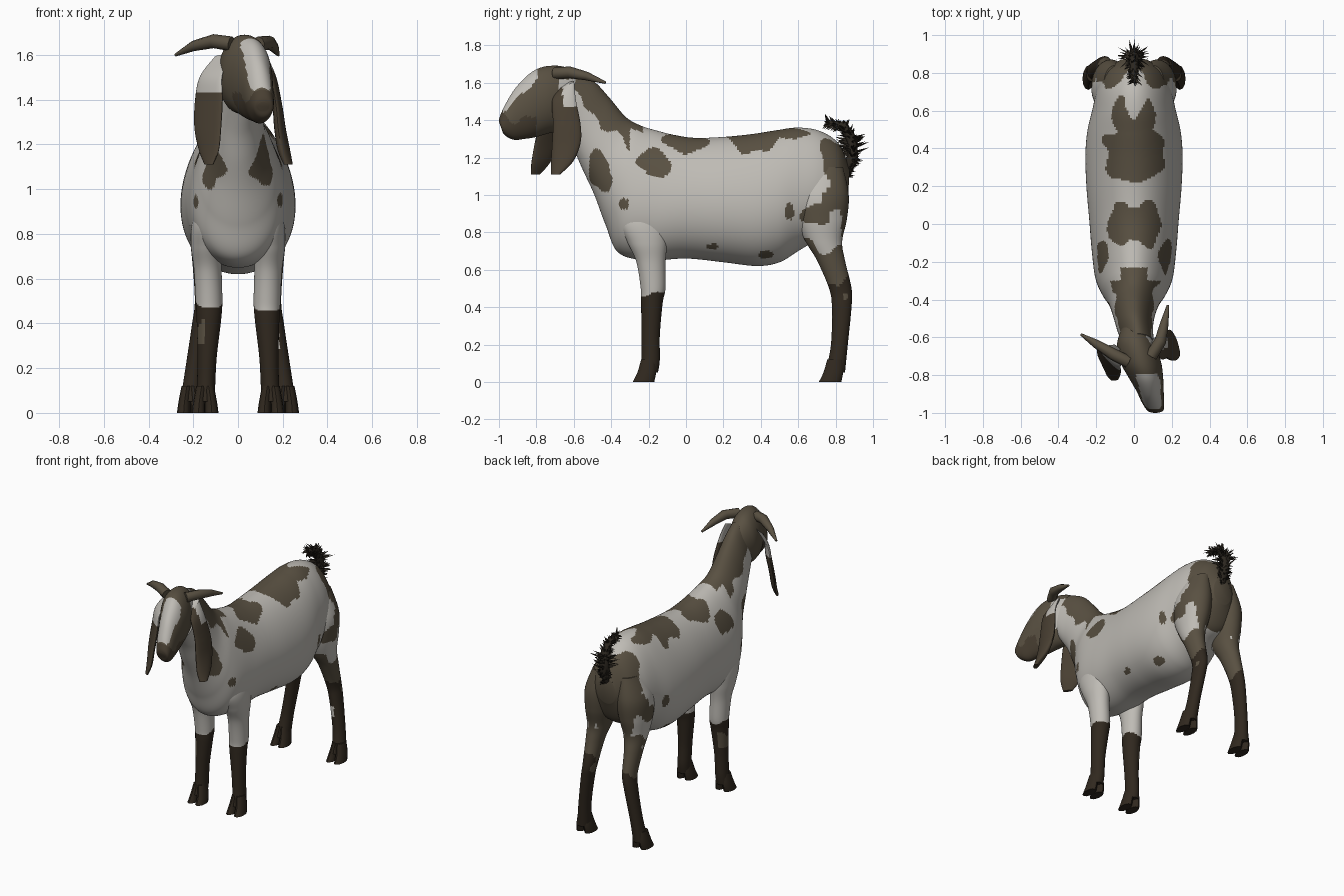
import bpy, bmesh, math, random
from mathutils import Vector

if "Cube" in bpy.data.objects:
    bpy.data.objects.remove(bpy.data.objects["Cube"], do_unlink=True)
random.seed(4)


def material(name, rgb):
    m = bpy.data.materials.new(name)
    m.use_nodes = True
    m.diffuse_color = (*rgb, 1)
    m.node_tree.nodes["Principled BSDF"].inputs["Base Color"].default_value = (*rgb, 1)
    return m


WHITE, BROWN, DEEP, DARK, BLACK = range(5)
MATS = [material("white_coat", (.52, .5, .462)), material("brown_patch", (.1, .081, .054)),
        material("deep_brown", (.066, .05, .032)), material("dark_brown_leg", (.03, .0215, .0135)),
        material("tail_black", (.025, .02, .014))]


def finish(name, bm, rule, angle=40):
    """Turn a bmesh into an object and colour its faces by a rule."""
    bmesh.ops.recalc_face_normals(bm, faces=bm.faces)
    for f in bm.faces:
        f.material_index = rule(f.calc_center_median()) if callable(rule) else rule
    mesh = bpy.data.meshes.new(name)
    bm.to_mesh(mesh)
    bm.free()
    for m in MATS:
        mesh.materials.append(m)
    ob = bpy.data.objects.new(name, mesh)
    bpy.context.collection.objects.link(ob)
    bpy.ops.object.select_all(action='DESELECT')
    ob.select_set(True)
    bpy.context.view_layer.objects.active = ob
    bpy.ops.object.shade_smooth_by_angle(angle=math.radians(angle))


def spline(rows, steps):
    """Catmull-Rom interpolation of section parameters."""
    out = []
    for i in range(len(rows) - 1):
        quad = [rows[max(i - 1, 0)], rows[i], rows[i + 1], rows[min(i + 2, len(rows) - 1)]]
        for k in range(steps):
            t = k / steps
            out.append([b + .5 * t * (c - a + t * (2*a - 5*b + 4*c - d + t * (3*(b - c) + d - a)))
                        for a, b, c, d in zip(*quad)])
    return out + [list(rows[-1])]


def loft(name, rows, rule, sides=24, steps=6, pear=0, skew=0):
    """Each row: centre x, half width, upper y and z, lower y and z."""
    bm = bmesh.new()
    rings = []
    for cx, hw, ty, tz, by, bz in spline(rows, steps):
        ring = []
        for k in range(sides):
            a = math.tau * k / sides
            c, s = math.cos(a), math.sin(a)
            ring.append(bm.verts.new((cx + hw * c * (1 - pear * s),
                                      (ty + by) / 2 + s * (ty - by) / 2 + skew * c * hw,
                                      (tz + bz) / 2 + s * (tz - bz) / 2)))
        rings.append(ring)
    for r, q in zip(rings, rings[1:]):
        for k in range(sides):
            j = (k + 1) % sides
            bm.faces.new((r[k], r[j], q[j], q[k]))
    bm.faces.new(rings[0])
    bm.faces.new(rings[-1])
    finish(name, bm, rule)


# Coat patches: ellipsoids as centre |x|, y, z and radii
PATCHES = [(0, .38, 1.31, .18, .17, .16), (.07, .56, 1.33, .07, .11, .04),
           (.09, -.01, 1.3, .08, .12, .09), (0, 0, 1.32, .1, .08, .1),
           (.17, -.17, 1.17, .12, .09, .075), (.1, -.47, 1.13, .08, .065, .1),
           (.1, -.43, 1.06, .08, .045, .06),
           (.22, -.33, .95, .1, .027, .03), (.24, .55, .91, .1, .027, .042),
           (.2, .14, .72, .1, .035, .02), (.18, .43, .68, .1, .045, .028),
           (.1, .83, 1.13, .2, .1, .19), (.13, .79, 1.24, .13, .075, .08),
           (.2, .7, .89, .14, .08, .055), (.2, .79, .98, .14, .06, .08),
           (0, .88, .95, .13, .12, .3)]


def wobble(p):
    return .1 * math.sin(41 * p.y + 17 * p.z) + .1 * math.sin(37 * p.z - 23 * p.y + 9 * p.x)


def patched(p):
    return any(((abs(p.x) - x) / a) ** 2 + ((p.y - y) / b) ** 2 + ((p.z - z) / c) ** 2
               < 1 + 2 * wobble(p) for x, y, z, a, b, c in PATCHES)


def coat(p):
    mane = p.y < -.3 and p.y + p.z > .94 + .2 * wobble(p)
    crest = -.31 < p.y < -.23 and abs(p.x) < .07 and p.z > 1.3
    return BROWN if mane or crest or patched(p) else WHITE


# Neck, chest, barrel and rump in one skin
loft("body", [
    (.02, .085, -.58, 1.65, -.66, 1.34), (.005, .095, -.49, 1.605, -.6, 1.24),
    (0, .108, -.41, 1.52, -.55, 1.13), (0, .132, -.32, 1.415, -.49, 1),
    (0, .175, -.24, 1.37, -.43, .84), (0, .205, -.16, 1.345, -.36, .69),
    (0, .222, -.06, 1.32, -.2, .65), (0, .235, .05, 1.305, 0, .66),
    (0, .25, .2, 1.31, .2, .64), (0, .255, .35, 1.325, .38, .62),
    (0, .245, .48, 1.345, .5, .64), (0, .22, .6, 1.36, .6, .7),
    (0, .195, .72, 1.34, .7, .76), (0, .155, .82, 1.27, .8, .82),
    (0, .07, .875, 1.14, .865, .96)], coat, sides=120, steps=15, pear=.13)


# Head turned a little to its left, with a pale blaze
def face(p):
    side = p.x - (.03 - .27 * (p.y + .73))
    height = p.z - (1.44 + 1.05 * (p.y + .97))
    if -.98 < p.y < -.79 and -.04 < side and height > .1 * wobble(p):
        return WHITE
    if -.68 < p.y and 1.42 < p.z < 1.62 and side > .02:
        return WHITE
    return DEEP if p.y < -.8 and p.z < 1.42 + .2 * wobble(p) else BROWN


loft("head", [
    (0, .07, -.53, 1.6, -.6, 1.36), (.01, .1, -.62, 1.675, -.66, 1.34),
    (.035, .108, -.73, 1.69, -.73, 1.33), (.062, .092, -.82, 1.66, -.8, 1.31),
    (.085, .072, -.905, 1.58, -.86, 1.3), (.1, .06, -.96, 1.495, -.92, 1.295),
    (.112, .045, -.995, 1.42, -.97, 1.32), (.112, .025, -1, 1.39, -.985, 1.35)],
    face, sides=64, steps=10)

# Long hanging ears
loft("left_ear", [
    (.11, .02, -.6, 1.61, -.68, 1.57), (.15, .02, -.59, 1.51, -.715, 1.5),
    (.175, .022, -.565, 1.38, -.71, 1.38), (.188, .026, -.565, 1.28, -.715, 1.26),
    (.205, .028, -.605, 1.18, -.72, 1.17), (.225, .02, -.675, 1.11, -.72, 1.11)],
    lambda p: WHITE if p.z > 1.47 and p.y > -.66 else DEEP, sides=24, steps=10, skew=.6)
loft("right_ear", [
    (-.075, .03, -.66, 1.6, -.68, 1.58), (-.12, .05, -.68, 1.51, -.72, 1.5),
    (-.13, .062, -.69, 1.4, -.74, 1.4), (-.135, .06, -.72, 1.28, -.77, 1.27),
    (-.13, .045, -.75, 1.18, -.8, 1.17), (-.13, .02, -.79, 1.11, -.82, 1.11)],
    lambda p: WHITE if p.z > 1.43 else DEEP, sides=24, steps=10, skew=-1)


def tube(name, points, radii, depth, mat):
    cu = bpy.data.curves.new(name, 'CURVE')
    cu.dimensions = '3D'
    cu.bevel_depth = depth
    cu.bevel_resolution = 2
    cu.use_fill_caps = True
    sp = cu.splines.new('POLY')
    sp.points.add(len(points) - 1)
    for q, p, r in zip(sp.points, points, radii):
        q.co = (*p, 1)
        q.radius = r
    cu.materials.append(MATS[mat])
    bpy.context.collection.objects.link(bpy.data.objects.new(name, cu))


# Swept back horns
taper = (1, .95, .7, .2)
tube("left_horn", [(.09, -.7, 1.65), (.14, -.62, 1.655), (.16, -.53, 1.635), (.18, -.43, 1.6)],
     taper, .033, BROWN)
tube("right_horn", [(-.03, -.73, 1.65), (-.11, -.69, 1.662), (-.2, -.635, 1.64), (-.28, -.585, 1.6)],
     taper, .033, BROWN)


# Legs: rows of height, centre x, half width, front y, back y
def front_coat(p):
    if p.x < -.15 and .3 < p.z < .42 + .2 * wobble(p):
        return BROWN
    return DARK if p.z < .48 + .12 * wobble(p) else coat(p)


def hind_coat(p):
    if .15 < p.x < .185 and p.y < .83 and abs(p.z - .325) < .035:
        return WHITE
    if p.z < .52 + .4 * wobble(p):
        return DARK
    brown = p.z < .72 + .3 * wobble(p) or p.y > .83 or (p.z < .9 and abs(p.x) < .1 and p.y > .68)
    return BROWN if brown or patched(p) else WHITE


FRONT = [(.95, .12, .06, -.33, -.1), (.84, .138, .07, -.35, -.09), (.74, .14, .07, -.31, -.1),
         (.64, .135, .062, -.265, -.11), (.5, .13, .06, -.242, -.11), (.42, .13, .055, -.24, -.125),
         (.25, .138, .043, -.238, -.14), (.12, .143, .041, -.238, -.14), (.05, .147, .042, -.25, -.15)]
HIND = [(1.15, .1, .06, .64, .84), (1, .12, .1, .585, .87), (.87, .128, .096, .59, .86),
        (.75, .138, .074, .64, .835), (.65, .146, .056, .7, .85), (.5, .15, .043, .765, .885),
        (.4, .165, .04, .78, .885), (.2, .196, .039, .775, .865), (.05, .213, .045, .745, .85)]

for side, s in (("left", 1), ("right", -1)):
    for part, rows, rule in (("front", FRONT, front_coat), ("hind", HIND, hind_coat)):
        loft(f"{side}_{part}_leg", [(s * x, w, b, z, f, z) for z, x, w, f, b in rows],
             rule, sides=40, steps=12)
        # Two toes make each cloven hoof
        z, x, w, f, b = rows[-1]
        for toe, o in (("inner", -.026), ("outer", .026)):
            loft(f"{side}_{part}_{toe}_toe",
                 [(s * (x + o * .6), .024, b - .01, .12, f + .01, .12),
                  (s * (x + o), .027, b - .01, .05, f - .01, .05),
                  (s * (x + o * 1.15), .03, b - .02, 0, f - .035, 0)], DARK, sides=12, steps=3)

# Upturned tail with a bristly tuft
path = [Vector(p) for p in ((0, .84, 1.1), (0, .89, 1.2), (0, .885, 1.3), (0, .84, 1.37), (0, .76, 1.385))]
tube("tail", path, (1, 1, .9, .8, .4), .032, BLACK)
bm = bmesh.new()
for _ in range(260):
    i = random.randrange(len(path) - 1)
    root = path[i].lerp(path[i + 1], random.random())
    along = (path[i + 1] - path[i]).normalized()
    out = Vector([random.gauss(0, 1) for _ in range(3)])
    out = (out - along * out.dot(along)).normalized()
    if i == 0 and out.y < 0:
        out.y = -out.y
    reach = (.06, .09, .05, .045)[i] * random.uniform(.6, 1.1)
    tip = root + out * reach + along * reach * (.3 if i < 2 else .7)
    tip.y = min(tip.y, .985)
    a = out.cross(along) * .009
    base = [bm.verts.new(root + v) for v in (a, along * .012 - a, -along * .012 - a)]
    top = bm.verts.new(tip)
    for k in range(3):
        bm.faces.new((base[k], base[(k + 1) % 3], top))
finish("tail_tuft", bm, BLACK, angle=10)
